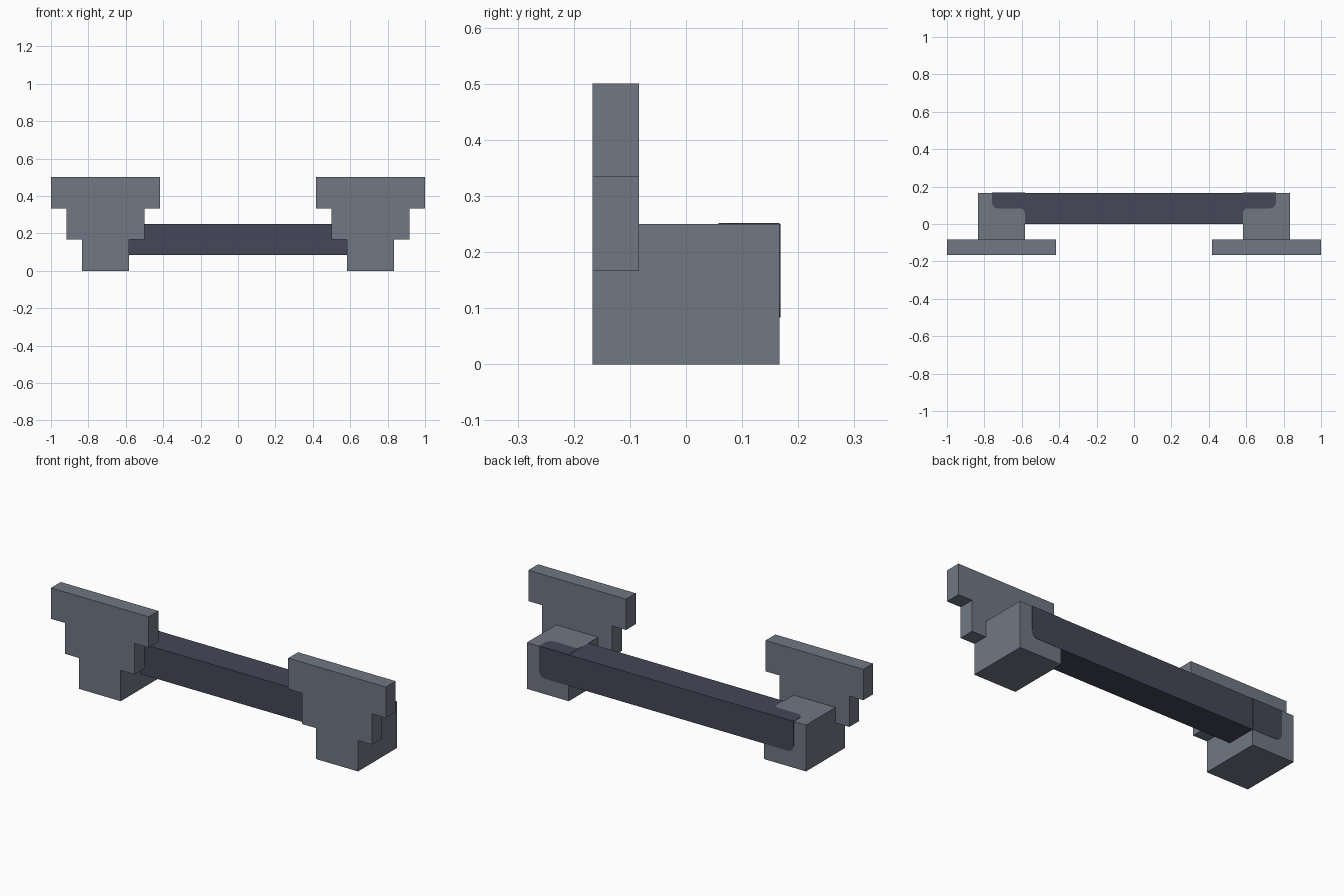
import bpy
import bmesh
from math import sin, cos, radians

U = 1 / 12      # building module
SKIN = 0.0015   # thickness of the inlay plates
R = 0.035       # inlay corner radius

cube = bpy.data.objects.get("Cube")
if cube:
    bpy.data.objects.remove(cube, do_unlink=True)


def make_material(name, rgb):
    mat = bpy.data.materials.new(name)
    mat.use_nodes = True
    colour = (*rgb, 1)
    mat.diffuse_color = colour
    mat.node_tree.nodes["Principled BSDF"].inputs["Base Color"].default_value = colour
    return mat


grey = make_material("slate grey", (0.162, 0.188, 0.231))
dark = make_material("dark blue grey", (0.058, 0.063, 0.098))


def prism(name, outline, axis, start, end, mat, side=1):
    """Extrude a 2D outline along y or z, optionally mirrored in x."""
    bm = bmesh.new()

    def place(u, v, w):
        return (side * u, w, v) if axis == "y" else (side * u, v, w)

    face = bm.faces.new([bm.verts.new(place(u, v, start)) for u, v in outline])
    moved = bmesh.ops.extrude_face_region(bm, geom=[face])["geom"]
    for vert in (g for g in moved if isinstance(g, bmesh.types.BMVert)):
        vert.co["xyz".index(axis)] = end
    bmesh.ops.recalc_face_normals(bm, faces=bm.faces)
    mesh = bpy.data.meshes.new(name)
    bm.to_mesh(mesh)
    bm.free()
    mesh.materials.append(mat)
    obj = bpy.data.objects.new(name, mesh)
    bpy.context.collection.objects.link(obj)
    return obj


def rect(u0, u1, v0, v1):
    return [(u0, v0), (u1, v0), (u1, v1), (u0, v1)]


def arc(cu, cv, r, a0, a1, steps=5):
    angles = [radians(a0 + (a1 - a0) * i / steps) for i in range(steps + 1)]
    return [(cu + r * cos(a), cv + r * sin(a)) for a in angles]


# Long bar joining the two supports
prism("cross_bar", rect(-7 * U, 7 * U, U, 3 * U), "y", 0, 2 * U, dark)

# Stepped front panel outline, widening upward in three equal steps
centre = 8.5 * U
half_widths = [1.5 * U, 2.5 * U, 3.5 * U]
right_edge = [(centre + w, 2 * U * (i + k)) for i, w in enumerate(half_widths) for k in (0, 1)]
left_edge = [(2 * centre - u, v) for u, v in reversed(right_edge)]
panel = right_edge + left_edge

# Inlay outlines where the bar shows on the support's top and back
inner, outer = 7 * U, 0.76
fillet = 0.025
top_inlay = ([(inner, 2 * U)]
             + arc(inner + fillet, U - fillet, fillet, 180, 90)
             + arc(outer - R, U + R, R, -90, 0)
             + [(outer, 2 * U)])
back_inlay = ([(inner, 3 * U), (inner, U)]
              + arc(outer - R, U + R, R, -90, 0)
              + [(outer, 3 * U)])

for label, side in (("left", 1), ("right", -1)):
    prism(label + "_stepped_panel", panel, "y", -2 * U, -U, grey, side)
    prism(label + "_support_block", rect(7 * U, 10 * U, 0, 3 * U), "y", -U, 2 * U, grey, side)
    prism(label + "_top_inlay", top_inlay, "z", 3 * U, 3 * U + SKIN, dark, side)
    prism(label + "_back_inlay", back_inlay, "y", 2 * U, 2 * U + SKIN, dark, side)
